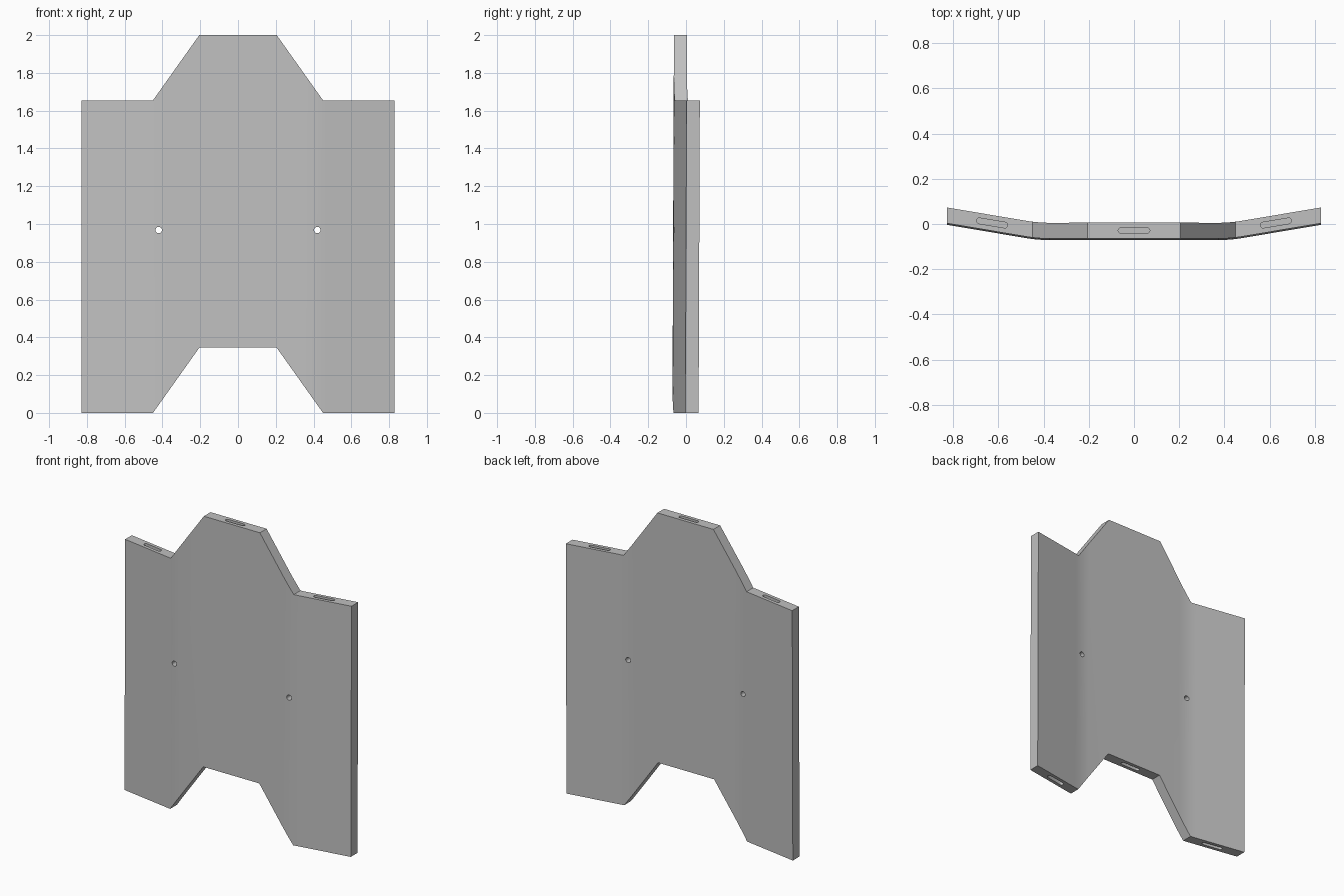
import bpy, bmesh, math
from mathutils import Matrix, Vector

if "Cube" in bpy.data.objects:
    bpy.data.objects.remove(bpy.data.objects["Cube"], do_unlink=True)

HALF_W, THICK = 0.828, 0.07
BEND_X, BEND_R, SLOPE = 0.42, 0.06, 0.168
TIP_X, NECK_X = 0.205, 0.45
SHOULDER, HEIGHT = 1.655, 2.0
LEAN = 0.004

steel = bpy.data.materials.new("plain grey")
steel.use_nodes = True
grey = (0.53, 0.53, 0.53, 1)
steel.diffuse_color = grey
steel.node_tree.nodes["Principled BSDF"].inputs["Base Color"].default_value = grey


def mid_y(x, z):
    """Middle of the bent plate, with a soft bend and a slight lean."""
    d = abs(x) - BEND_X
    if d < -BEND_R:
        rise = 0
    elif d > BEND_R:
        rise = SLOPE * d
    else:
        rise = SLOPE * (d + BEND_R) ** 2 / (4 * BEND_R)
    return -0.033 + rise + LEAN * (z - 1)


def step(x):
    """Height of the raised middle above the shoulders."""
    t = (NECK_X - abs(x)) / (NECK_X - TIP_X)
    return (HEIGHT - SHOULDER) * max(0, min(1, t))


def link(name, bm):
    bmesh.ops.recalc_face_normals(bm, faces=bm.faces)
    mesh = bpy.data.meshes.new(name)
    bm.to_mesh(mesh)
    bm.free()
    mesh.materials.append(steel)
    obj = bpy.data.objects.new(name, mesh)
    bpy.context.collection.objects.link(obj)
    return obj


# Bent plate, swept across its width column by column
half = [TIP_X, NECK_X, HALF_W]
half += [BEND_X + BEND_R * (i / 4 - 1) for i in range(9)]
columns = sorted({round(s * x, 4) for x in half for s in (-1, 1)})
bm = bmesh.new()
rings = []
for x in columns:
    low, high = step(x), SHOULDER + step(x)
    corners = [(low, -1), (low, 1), (high, 1), (high, -1)]
    rings.append([bm.verts.new((x, mid_y(x, z) + s * THICK / 2, z))
                  for z, s in corners])
for a, b in zip(rings, rings[1:]):
    for i in range(4):
        j = (i + 1) % 4
        bm.faces.new((a[i], a[j], b[j], b[i]))
bm.faces.new(rings[0])
bm.faces.new(rings[-1])
plate = link("bent_plate", bm)


# Cutters for the end slots and the two mounting holes
def slot_cutter(x, z):
    length, radius, depth = 0.14, 0.0125, 0.1
    bm = bmesh.new()
    ring = []
    for side in (1, -1):
        for i in range(9):
            a = math.pi * (i / 8 - 0.5)
            ring.append(bm.verts.new((side * (length / 2 - radius + radius * math.cos(a)),
                                      side * radius * math.sin(a), -depth)))
    face = bm.faces.new(ring)
    top = bmesh.ops.extrude_face_region(bm, geom=[face])["geom"]
    moved = [v for v in top if isinstance(v, bmesh.types.BMVert)]
    bmesh.ops.translate(bm, verts=moved, vec=Vector((0, 0, 2 * depth)))
    turn = math.atan(SLOPE) * ((x > 0) - (x < 0))
    bm.transform(Matrix.Translation((x, mid_y(x, z), z)) @ Matrix.Rotation(turn, 4, "Z"))
    return link("slot_cutter", bm)


def hole_cutter(x):
    bm = bmesh.new()
    bmesh.ops.create_cone(bm, cap_ends=True, segments=24, radius1=0.017,
                          radius2=0.017, depth=0.4)
    bm.transform(Matrix.Translation((x, 0, 0.968)) @ Matrix.Rotation(math.pi / 2, 4, "X"))
    return link("hole_cutter", bm)


cutters = [hole_cutter(s * BEND_X) for s in (-1, 1)]
for x in (-0.628, 0, 0.628):
    cutters += [slot_cutter(x, step(x)), slot_cutter(x, SHOULDER + step(x))]
for cutter in cutters:
    cutter.hide_render = True
    mod = plate.modifiers.new("cut", "BOOLEAN")
    mod.operation, mod.solver, mod.object = "DIFFERENCE", "EXACT", cutter

# Bake the cuts and remove the cutters
bpy.context.view_layer.update()
graph = bpy.context.evaluated_depsgraph_get()
plate_mesh = bpy.data.meshes.new_from_object(plate.evaluated_get(graph))
plate.modifiers.clear()
plate.data = plate_mesh
for cutter in cutters:
    bpy.data.objects.remove(cutter, do_unlink=True)

bpy.ops.object.select_all(action="DESELECT")
plate.select_set(True)
bpy.context.view_layer.objects.active = plate
bpy.ops.object.shade_smooth_by_angle(angle=math.radians(30))
